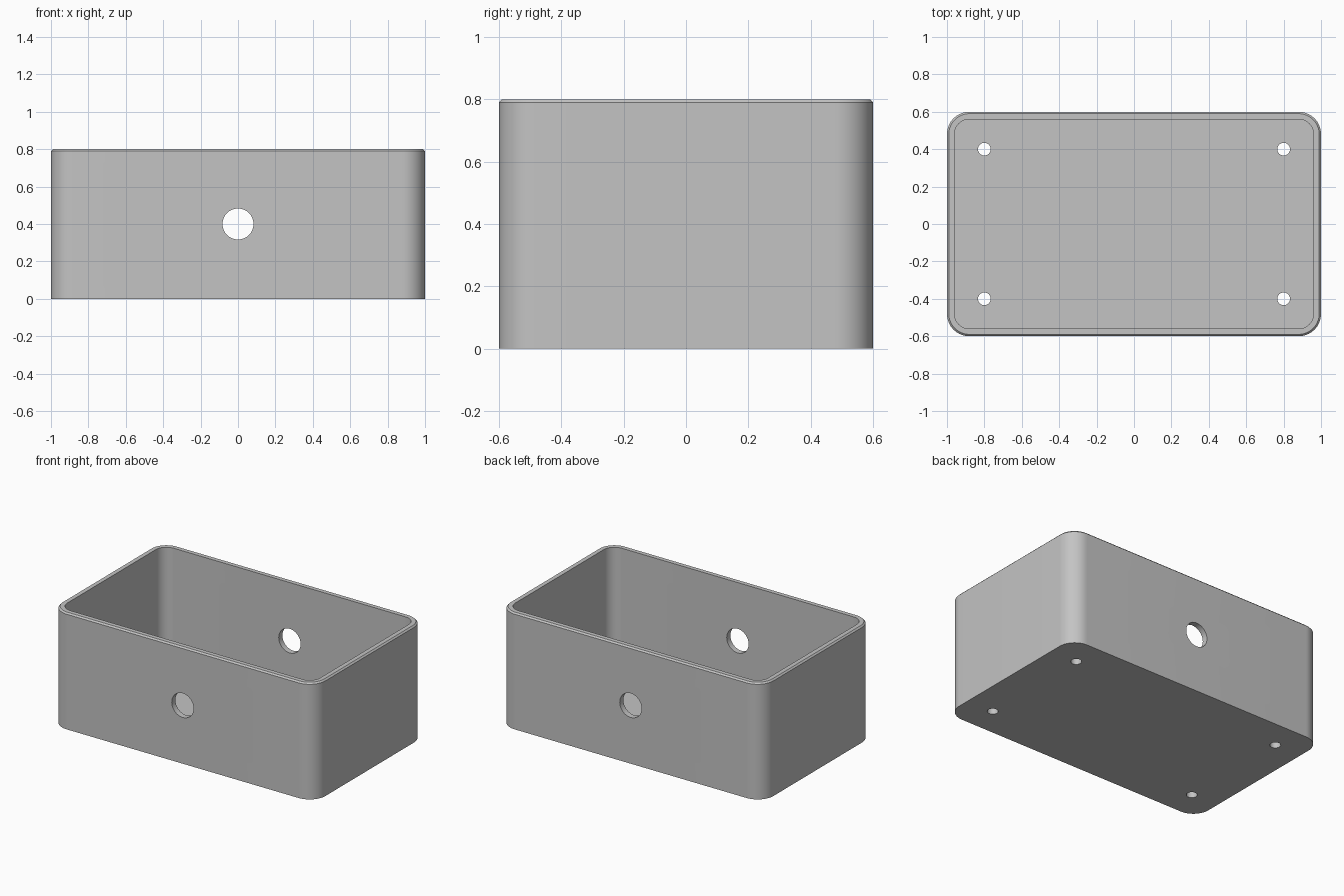
import bpy, bmesh
from math import sin, cos, pi, radians

if "Cube" in bpy.data.objects:
    bpy.data.objects.remove(bpy.data.objects["Cube"])

HALF_X, HALF_Y, HEIGHT = 1.0, 0.6, 0.8
CORNER, WALL, FLOOR, CHAMFER = 0.12, 0.04, 0.04, 0.01
STEPS = 16

grey = bpy.data.materials.new("light_grey")
grey.use_nodes = True
colour = (0.55, 0.55, 0.55, 1)
grey.diffuse_color = colour
grey.node_tree.nodes["Principled BSDF"].inputs["Base Color"].default_value = colour


def ring(bm, inset, z):
    """Rounded rectangle of vertices, inset from the outer outline."""
    r = CORNER - inset
    cx, cy = HALF_X - CORNER, HALF_Y - CORNER
    verts = []
    for i, (sx, sy) in enumerate([(1, 1), (-1, 1), (-1, -1), (1, -1)]):
        for k in range(STEPS + 1):
            a = (i + k / STEPS) * pi / 2
            verts.append(bm.verts.new((sx * cx + r * cos(a), sy * cy + r * sin(a), z)))
    return verts


# Open tray: outer wall, chamfered rim, inner wall and floor
bm = bmesh.new()
profile = [(0, 0), (0, HEIGHT - CHAMFER), (CHAMFER, HEIGHT),
           (WALL, HEIGHT), (WALL, FLOOR)]
rings = [ring(bm, inset, z) for inset, z in profile]
for low, high in zip(rings, rings[1:]):
    for j in range(len(low)):
        n = (j + 1) % len(low)
        bm.faces.new((low[j], low[n], high[n], high[j]))
bm.faces.new(rings[0][::-1])
bm.faces.new(rings[-1])
bmesh.ops.recalc_face_normals(bm, faces=bm.faces)
mesh = bpy.data.meshes.new("enclosure_box")
bm.to_mesh(mesh)
bm.free()
mesh.materials.append(grey)
box = bpy.data.objects.new("enclosure_box", mesh)
bpy.context.collection.objects.link(box)


def drill(name, radius, depth, location, rotation=(0, 0, 0)):
    """Cut a round hole through the box."""
    bpy.ops.mesh.primitive_cylinder_add(vertices=48, radius=radius, depth=depth,
                                        location=location, rotation=rotation)
    cutter = bpy.context.object
    cutter.name = name
    cutter.hide_render = True
    cutter.data.materials.append(grey)
    mod = box.modifiers.new(name, 'BOOLEAN')
    mod.operation, mod.solver, mod.object = 'DIFFERENCE', 'EXACT', cutter
    bpy.ops.object.select_all(action='DESELECT')
    box.select_set(True)
    bpy.context.view_layer.objects.active = box
    bpy.ops.object.modifier_apply(modifier=name)
    bpy.data.objects.remove(cutter)


# Cable hole through front and back walls
drill("cable_hole", 0.083, 2, (0, 0, HEIGHT / 2), (pi / 2, 0, 0))

# Screw holes in the floor
for x in (-0.8, 0.8):
    for y in (-0.4, 0.4):
        drill("screw_hole", 0.034, 0.3, (x, y, 0))

bpy.ops.object.shade_smooth_by_angle(angle=radians(30))
